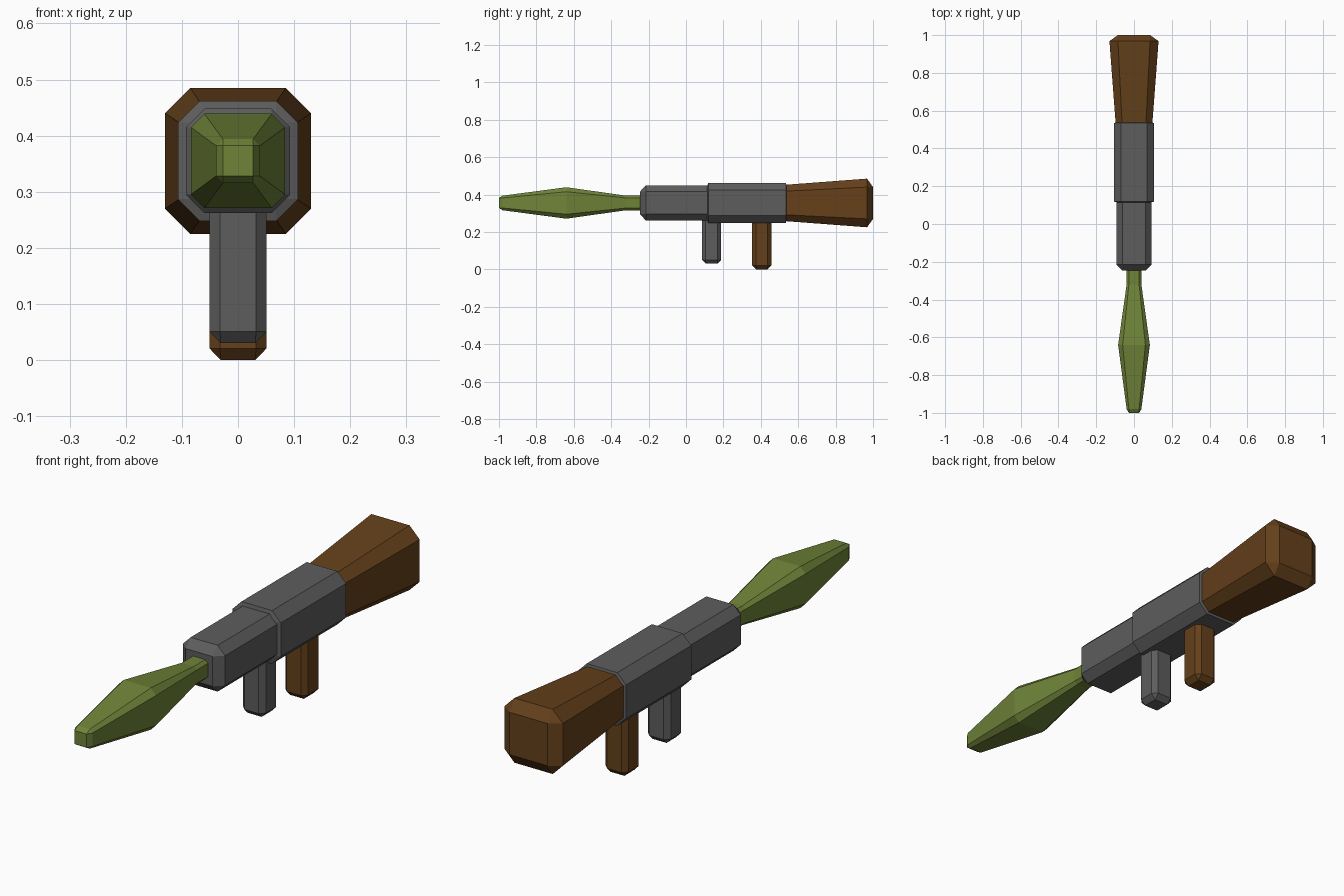
import bpy, bmesh
from mathutils import Vector

if "Cube" in bpy.data.objects:
    bpy.data.objects.remove(bpy.data.objects["Cube"])

AXIS_Z = 0.355  # height of the tube's centre line


def material(name, rgb):
    m = bpy.data.materials.new(name)
    m.diffuse_color = (*rgb, 1)
    m.use_nodes = True
    m.node_tree.nodes["Principled BSDF"].inputs["Base Color"].default_value = m.diffuse_color
    return m


wood = material("wood", (0.13, 0.052, 0.011))
green = material("green_paint", (0.16, 0.23, 0.04))
steel = material("dark_steel", (0.11, 0.11, 0.11))


def octagon(r, c):
    """Square of half size r with corners cut by c."""
    k = r - c
    return [(r, -k), (r, k), (k, r), (-k, r), (-r, k), (-r, -k), (-k, -r), (k, -r)]


def loft(name, stations, place, mat):
    """Skin chamfered squares (t, half size, chamfer) placed along an axis."""
    bm = bmesh.new()
    rings = [[bm.verts.new(place(a, b, t)) for a, b in octagon(r, c)]
             for t, r, c in stations]
    for lo, hi in zip(rings, rings[1:]):
        for i in range(8):
            j = (i + 1) % 8
            bm.faces.new((lo[i], lo[j], hi[j], hi[i]))
    bm.faces.new(rings[0][::-1])
    bm.faces.new(rings[-1])
    # rings with no chamfer collapse to squares, giving triangular corners
    bmesh.ops.remove_doubles(bm, verts=bm.verts, dist=1e-5)
    bmesh.ops.recalc_face_normals(bm, faces=bm.faces)
    mesh = bpy.data.meshes.new(name)
    bm.to_mesh(mesh)
    bm.free()
    mesh.materials.append(mat)
    ob = bpy.data.objects.new(name, mesh)
    bpy.context.collection.objects.link(ob)
    return ob


def along_tube(a, b, t):
    return Vector((a, t, AXIS_Z + b))


# Rocket: blunt tip, swollen middle, thin tail running into the tube
loft("rocket", [(-1.0, 0.027, 0), (-0.98, 0.039, 0.012), (-0.64, 0.084, 0.024),
                (-0.32, 0.039, 0.012), (-0.18, 0.039, 0.012)], along_tube, green)

# Front and rear tube sections
loft("front_tube", [(-0.247, 0.060, 0), (-0.215, 0.093, 0.033),
                    (0.13, 0.093, 0.033), (0.16, 0.060, 0)], along_tube, steel)
loft("rear_tube", [(0.108, 0.068, 0), (0.119, 0.107, 0.039),
                   (0.534, 0.107, 0.039), (0.545, 0.068, 0)], along_tube, steel)

# Flared rear end
loft("rear_flare", [(0.49, 0.094, 0.033), (0.968, 0.130, 0.045),
                    (1.0, 0.085, 0)], along_tube, wood)

# Two hanging grips
for name, y, bottom, mat in (("front_grip", 0.137, 0.03, steel),
                             ("rear_grip", 0.405, 0.0, wood)):
    loft(name, [(bottom, 0.031, 0), (bottom + 0.021, 0.051, 0.019),
                (0.29, 0.051, 0.019)],
         lambda a, b, t, y=y: Vector((a, y + b, t)), mat)
